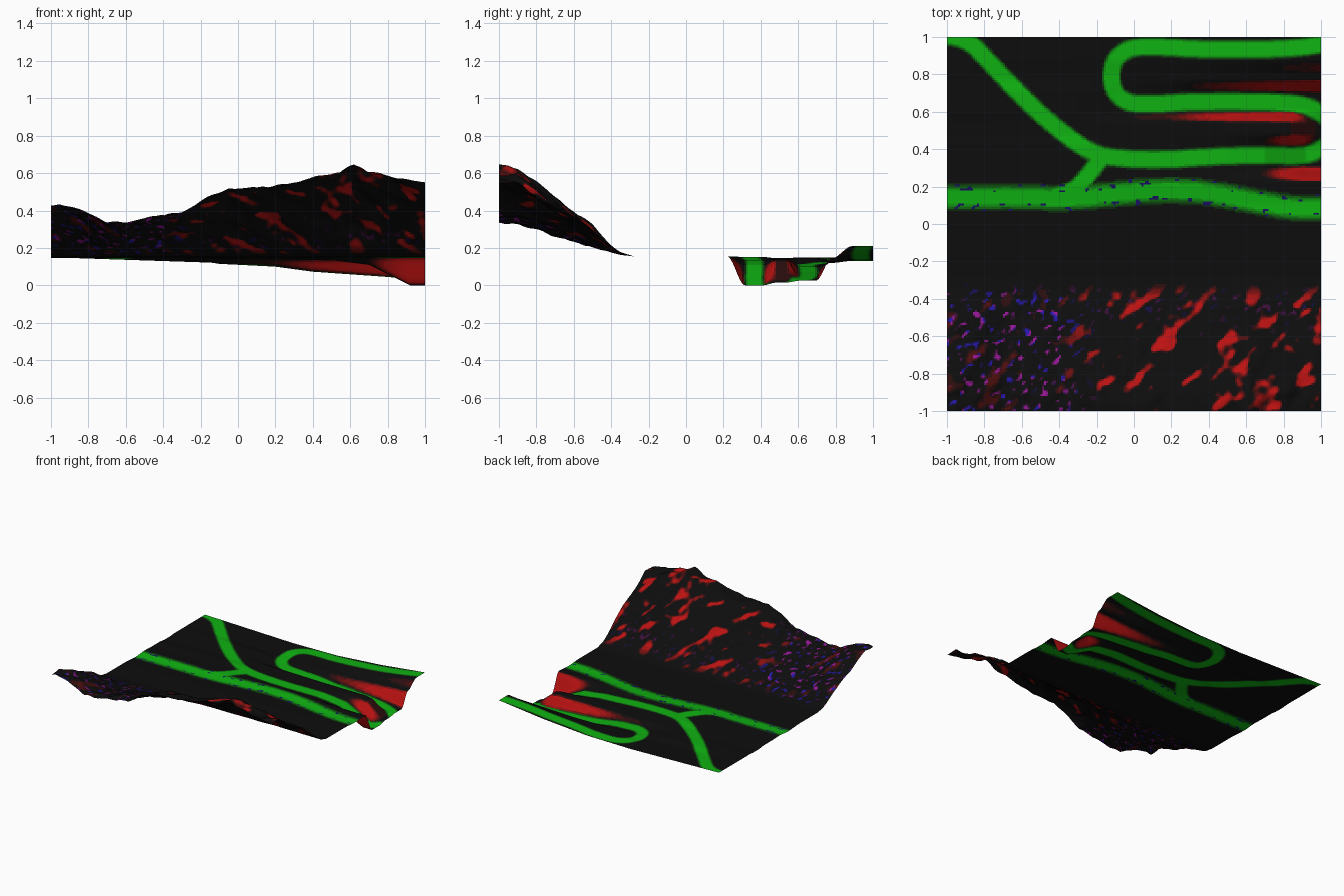
import bpy, bmesh, math
from mathutils import Vector, noise

if "Cube" in bpy.data.objects:
    bpy.data.objects.remove(bpy.data.objects["Cube"])

N = 200  # grid cells per side


def smooth(a, b, v):
    t = min(1, max(0, (v - a) / (b - a)))
    return t * t * (3 - 2 * t)


def curve(keys, v, eased=False):
    """Interpolate a list of (position, value) keys."""
    if v <= keys[0][0]:
        return keys[0][1]
    for (a, p), (b, q) in zip(keys, keys[1:]):
        if v <= b:
            t = smooth(a, b, v) if eased else (v - a) / (b - a)
            return p + (q - p) * t
    return keys[-1][1]


def chaikin(pts, rounds=2):
    for _ in range(rounds):
        out = [pts[0]]
        for (ax, ay), (bx, by) in zip(pts, pts[1:]):
            out += [(ax * .75 + bx * .25, ay * .75 + by * .25),
                    (ax * .25 + bx * .75, ay * .25 + by * .75)]
        pts = out + [pts[-1]]
    return pts


def distance(path, x, y):
    best = 9.0
    for (ax, ay), (bx, by) in zip(path, path[1:]):
        dx, dy = bx - ax, by - ay
        t = min(1, max(0, ((x - ax) * dx + (y - ay) * dy) / (dx * dx + dy * dy)))
        best = min(best, (x - ax - t * dx) ** 2 + (y - ay - t * dy) ** 2)
    return math.sqrt(best)


# Roads painted on the ground
south_road = chaikin([(-1.1, .14), (-.6, .145), (-.35, .135), (-.1, .16), (.1, .18),
                      (.3, .18), (.5, .15), (.7, .11), (.85, .085), (1.1, .085)])
side_roads = [
    chaikin([(-1.1, 1.01), (-.9, 1), (-.75, .84), (-.55, .63), (-.35, .46), (-.2, .365),
             (0, .345), (.2, .345), (.4, .36), (.7, .37), (.92, .36), (1.03, .42)]),
    chaikin([(-.17, .36), (-.27, .23), (-.32, .18), (-.42, .15)]),
    chaikin([(1.05, .97), (.85, .935), (.4, .93), (.1, .95), (-.04, .94), (-.12, .86),
             (-.12, .72), (-.04, .645), (.1, .64), (.3, .655), (.7, .655), (.92, .64), (1.03, .57)]),
]

# Height profiles: ridge crest along x, hillside along y
crest = [(-1, .43), (-.95, .44), (-.85, .41), (-.7, .335), (-.6, .335), (-.45, .365), (-.3, .385),
         (-.2, .44), (-.05, .515), (.1, .515), (.3, .555), (.5, .59), (.62, .645), (.7, .61),
         (.8, .59), (.9, .565), (1, .555)]
hillside = [(-1, 1), (-.9, .97), (-.8, .83), (-.7, .67), (-.6, .5), (-.5, .32), (-.4, .12),
            (-.35, .045), (-.28, 0)]
# Height profiles along x for the sunken roads and banks
low_road = [(-.2, .152), (.5, .135), (.7, .11), (.82, .05), (.92, 0)]
mound = [(-.2, .145), (.78, .14), (.84, .13), (.97, .025), (1, .015)]
mid_road = [(-1, .15), (-.3, .145), (-.1, .115), (.2, .1), (.4, .073), (.8, .045), (1, .025)]
bank = [(-1, .15), (-.1, .12), (.5, .125), (1, .145)]
high_road = [(-1, .15), (-.2, .13), (.2, .135), (.6, .165), (1, .21)]


def streak(x, y, scale):
    u, v = (x + y) * .7, (x - y) * .7
    return noise.noise(Vector((u * scale, v * scale * 2.6, 3.7)))


def height(x, y):
    if y < -.28:
        f = curve(hillside, y)
        bumps = .022 * streak(x, y, 5) + .008 * noise.noise(Vector((x * 16, y * 16, 1)))
        return .155 + (curve(crest, x) - .155) * f + bumps * min(1, f * 2.5) * smooth(-1.05, -.85, y + .1 * f)
    p, m, q = curve(low_road, x), curve(mound, x), curve(mid_road, x)
    h = curve(high_road, x)
    return curve([(-.05, .155), (.1, .147), (.22, .155), (.315, p), (.41, p), (.485, m), (.535, m),
                  (.61, q), (.695, q), (.78, curve(bank, x)), (.89, h), (1, h)], y, True)


# Paint palette: ground plus graded tints
GROUND = (.004, .004, .004)
TINTS = {"green": (.005, .45, .006), "red": (.5, .006, .006),
         "blue": (.02, .008, .4), "purple": (.3, .008, .3)}
LEVELS = 6
slots = {}


def paint(mesh, kind, amount):
    level = round(amount * LEVELS)
    key = (kind, level) if level else ("ground", 0)
    if key not in slots:
        t = (level / LEVELS) ** 1.8
        tint = TINTS.get(key[0], GROUND)
        mat = bpy.data.materials.new(f"{key[0]}_{level}")
        mat.diffuse_color = (*[g + (c - g) * t for g, c in zip(GROUND, tint)], 1)
        mat.use_nodes = True
        mat.node_tree.nodes["Principled BSDF"].inputs["Base Color"].default_value = mat.diffuse_color
        slots[key] = len(slots)
        mesh.materials.append(mat)
    return slots[key]


def colour(x, y, slope):
    if y < -.28:
        # Rocky streaks to the right, leafy speckles to the left
        left = 1 - smooth(-.45, -.15, x)
        fade = smooth(-.3, -.42, y) if y > -.42 else 1
        speck = noise.noise(Vector(((x + y) * 17, (x - y) * 27, 8)))
        leaf = smooth(.2, .5, speck) * fade * max(left, .3 * smooth(-.7, -.4, y))
        rock = smooth(.18, .5, streak(x + 2, y, 7) + .3 * noise.noise(Vector((x * 22, y * 22, 5))))
        rock *= fade * (1 - .75 * left)
        if leaf > rock:
            return ("purple" if noise.noise(Vector((x * 11, y * 11, 2))) > -.05 else "blue"), leaf
        return "red", rock
    d = distance(south_road, x, y)
    green = 1 - smooth(.025, .085, d)
    # Dark blue flecks beside the long road
    if .03 < d < .07 and noise.noise(Vector((x * 22, y * 40, 4))) > .33:
        return "blue", .5
    if y > .12:
        green = max(green, 1 - smooth(.03, .06, min(distance(r, x, y) for r in side_roads)))
    red = smooth(.5, 1.5, slope)
    return ("green", green) if green >= red * .8 else ("red", red)


# Terrain sheet
mesh = bpy.data.meshes.new("terrain")
bm = bmesh.new()
bmesh.ops.create_grid(bm, x_segments=N, y_segments=N, size=1)
for v in bm.verts:
    v.co.z = height(v.co.x, v.co.y)
low = min(v.co.z for v in bm.verts)
for v in bm.verts:
    v.co.z -= low
bm.normal_update()
for f in bm.faces:
    c, n = f.calc_center_median(), f.normal
    slope = math.hypot(n.x, n.y) / max(abs(n.z), .001)
    kind, amount = colour(c.x, c.y, slope)
    f.material_index = paint(mesh, kind, amount)
    f.smooth = True
bm.to_mesh(mesh)
bm.free()
terrain = bpy.data.objects.new("terrain", mesh)
bpy.context.collection.objects.link(terrain)
